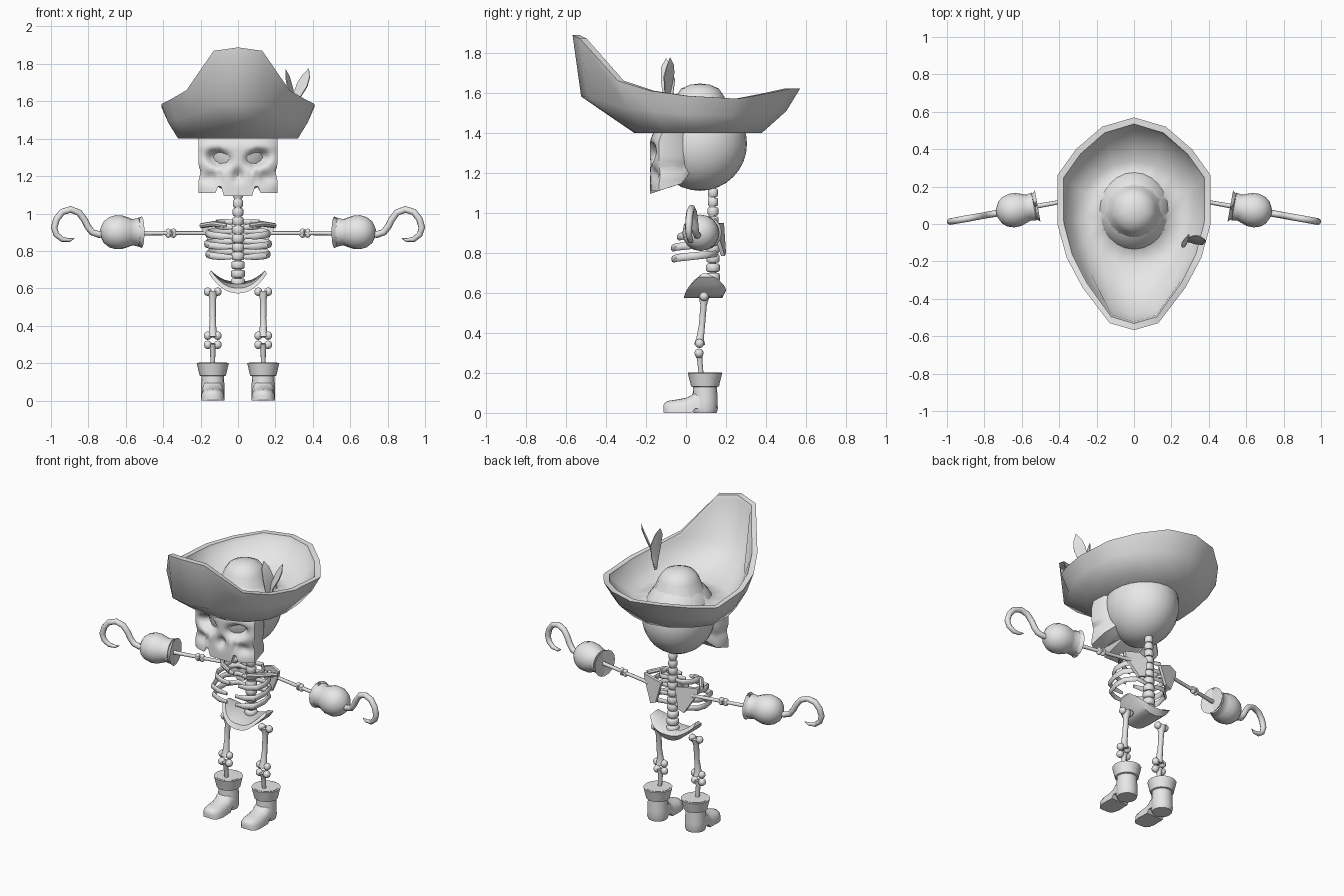
import bpy, bmesh, math
from mathutils import Vector as V

if "Cube" in bpy.data.objects:
    bpy.data.objects.remove(bpy.data.objects["Cube"])

grey = bpy.data.materials.new("plain_grey")
grey.diffuse_color = (0.8, 0.8, 0.8, 1)
grey.use_nodes = True
grey.node_tree.nodes["Principled BSDF"].inputs["Base Color"].default_value = grey.diffuse_color


def finish(name, bm, angle=50):
    bmesh.ops.recalc_face_normals(bm, faces=bm.faces)
    me = bpy.data.meshes.new(name)
    bm.to_mesh(me)
    bm.free()
    me.materials.append(grey)
    ob = bpy.data.objects.new(name, me)
    bpy.context.collection.objects.link(ob)
    bpy.ops.object.select_all(action='DESELECT')
    ob.select_set(True)
    bpy.context.view_layer.objects.active = ob
    bpy.ops.object.shade_smooth_by_angle(angle=math.radians(angle))
    return ob


def loft(bm, rings):
    rows = [[bm.verts.new(p) for p in r] for r in rings]
    n = len(rows[0])
    for a, b in zip(rows, rows[1:]):
        for i in range(n):
            j = (i + 1) % n
            bm.faces.new((a[i], a[j], b[j], b[i]))
    bm.faces.new(rows[0])
    bm.faces.new(rows[-1])


def tube(bm, pts, radii, ref=(0, 0, 1), flat=1.0, n=10):
    """Sweep an ellipse along pts; flat scales the radius across ref."""
    pts = [V(p) for p in pts]
    rings = []
    for i, p in enumerate(pts):
        t = (pts[min(i + 1, len(pts) - 1)] - pts[max(i - 1, 0)]).normalized()
        side = t.cross(V(ref)).normalized()
        up = side.cross(t)
        r = radii[i]
        rings.append([p + side * math.cos(a) * r * flat + up * math.sin(a) * r
                      for a in (k * 2 * math.pi / n for k in range(n))])
    loft(bm, rings)


def ball(bm, c, r, scale=(1, 1, 1), seg=12):
    res = bmesh.ops.create_uvsphere(bm, u_segments=seg, v_segments=seg * 2 // 3, radius=r)
    for v in res["verts"]:
        v.co = V((v.co.x * scale[0], v.co.y * scale[1], v.co.z * scale[2])) + V(c)


# hat: half outlines from back to front, mirrored into full rings
rim = [(0, .57, 1.62), (.17, .52, 1.62), (.31, .40, 1.595), (.41, .26, 1.57), (.41, 0, 1.585),
       (.36, -.18, 1.61), (.275, -.34, 1.66), (.13, -.53, 1.87), (0, -.567, 1.888)]
base = [(0, .38), (.13, .35), (.23, .28), (.31, .18), (.32, .03), (.29, -.10),
        (.21, -.20), (.10, -.25), (0, -.26)]


def full(half):
    return [V(p) for p in half] + [V((-p[0], p[1], p[2])) for p in half[-2:0:-1]]


outer = full(rim)
low = full([(x, y, 1.40) for x, y in base])
mid = []
for a, b in zip(low, outer):
    h = b.z - 1.4
    k = min(.86, .62 + max(0, h - .2) * .9)
    m = a.lerp(b, k)
    m.z = 1.4 + h * (.5 - max(0, h - .2) * .45)
    mid.append(m)
ctr = V((0, .07, 0))


def inset(ring, d, dz):
    out = []
    for p in ring:
        v = V((p.x, p.y - .07, 0))
        out.append(ctr + v * (1 - d / v.length) + V((0, 0, p.z + dz)))
    return out


def crown(r, z):
    return [ctr + V((p.x, p.y - .07, 0)).normalized() * r + V((0, 0, z)) for p in outer]


bm = bmesh.new()
loft(bm, [crown(.02, 1.40), low, mid, outer, inset(outer, .035, .0), inset(outer, .045, -.025),
          inset(mid, .04, .02), inset(low, .04, .045), crown(.19, 1.46), crown(.145, 1.52),
          crown(.122, 1.58), crown(.095, 1.62), crown(.05, 1.64), crown(.01, 1.645)])
finish("hat", bm, 60)

# two leaf-shaped plumes tucked into the hat
bm = bmesh.new()
for path, ref in (([(.28, -.09, 1.50), (.285, -.09, 1.58), (.28, -.09, 1.66), (.265, -.1, 1.73), (.255, -.1, 1.77)], (.4, 1, 0)),
                  ([(.28, -.09, 1.50), (.31, -.09, 1.62), (.345, -.085, 1.69), (.365, -.08, 1.735), (.378, -.08, 1.775)], (1, -.8, 0))):
    tube(bm, path, [.008, .03, .042, .03, .002], ref, .18, 6)
finish("feathers", bm, 40)

# skull: rounded cranium and a sculpted face slab
bm = bmesh.new()
ball(bm, (0, .07, 1.345), .235, (.9, 1, 1), 24)
finish("cranium", bm)

bm = bmesh.new()
bmesh.ops.create_grid(bm, x_segments=28, y_segments=20, size=1)
for v in bm.verts:
    u, w = v.co.x, (v.co.y + 1) / 2
    x = u * .212
    ax = abs(x)
    bottom = 1.095 if ax < .085 else 1.145 if ax < .118 else 1.11
    z = bottom + (1.42 - bottom) * w
    x *= 1 - .05 * math.exp(-((z - 1.22) / .03) ** 2)
    y = -.18 + .045 * abs(u) ** 4
    y += .075 * math.exp(-(((ax - .105) / .058) ** 2 + ((z - 1.295 - .15 * (ax - .1)) / .04) ** 2) ** 1.5)
    y += .04 * math.exp(-((ax / .025) ** 2 + ((z - 1.205) / .03) ** 2))
    y += .03 * math.exp(-(((ax - .15) / .05) ** 2 + ((z - 1.19) / .03) ** 2))
    y += max(0, z - 1.36) * .4
    v.co = (x, y, z)
for step in (0, 1):
    edges = [e for e in bm.edges if e.is_boundary]
    ext = bmesh.ops.extrude_edge_only(bm, edges=edges)["geom"]
    for v in (g for g in ext if isinstance(g, bmesh.types.BMVert)):
        if step:
            v.co = (v.co.x * .6, .04, 1.34 + (v.co.z - 1.34) * .6)
        else:
            v.co = (v.co.x * .97, -.025, max(v.co.z, 1.145))
finish("face", bm, 55)

# stacked vertebrae
bm = bmesh.new()
for i in range(11):
    z = .61 + i * .047
    r = .038 - .0012 * i
    tube(bm, [(0, .135, z), (0, .135, z + .008), (0, .135, z + .034), (0, .135, z + .042)],
         [r * .8, r, r, r * .8], (0, 1, 0))
tube(bm, [(0, .135, .6), (0, .13, 1.15)], [.018, .018], (0, 1, 0))
finish("spine", bm)

# pelvis: U-shaped bowl lofted from one hip to the other
bm = bmesh.new()
rings = []
for i in range(-6, 7):
    u = i / 6
    x, z = .155 * u, .573 + .105 * abs(u) ** 2.2
    f, b = -.01 + .075 * u ** 4, .20 - .055 * u ** 4
    t = .03 - .012 * abs(u)
    rings.append([V((x, f, z)), V((x, b - .02, z)), V((x, b, z + .04 * (1 - u * u))),
                  V((x * .93, b - .04, z + t + .035 * (1 - u * u))), V((x * .93, f + .015, z + t))])
loft(bm, rings)
finish("pelvis", bm, 45)

# paired parts, built once for each side
for s, side in ((1, "left"), (-1, "right")):
    # ribs
    bm = bmesh.new()
    for z, w, f in ((.935, .12, .0), (.885, .165, -.04), (.83, .172, -.07), (.775, .165, -.068)):
        tube(bm, [(s * .02, .14, z + .02), (s * w * .6, .15, z + .02), (s * w * .95, .10, z + .015),
                  (s * w, .03, z + .008), (s * w * .88, f + .025, z), (s * w * .55, f + .004, z - .006),
                  (s * .03, f, z - .008)], [.012, .016, .018, .019, .019, .018, .011], (0, 0, 1), .5, 8)
    finish(side + "_ribs", bm)

    # shoulder blade and collar bone
    bm = bmesh.new()
    tri = [(.05, .165, .93), (.12, .17, .95), (.195, .135, .945), (.19, .135, .91), (.12, .175, .785), (.08, .18, .80)]
    loft(bm, [[V((s * x, y + d, z)) for x, y, z in tri] for d in (0, .02)])
    tube(bm, [(s * .06, .0, .935), (s * .13, .03, .945), (s * .195, .12, .935)], [.013, .015, .014], n=8)
    finish(side + "_shoulder", bm, 35)

    # arm bones with knobbly joints
    def arm(x, dz=0):
        return V((s * x, .115 - (x - .41) * .178, .895 + dz))

    bm = bmesh.new()
    tube(bm, [arm(.10), arm(.14), arm(.33), arm(.355)], [.02, .011, .011, .018], n=8)
    tube(bm, [arm(.36), arm(.39), arm(.56)], [.018, .011, .013], n=8)
    for x in (.11, .345, .372):
        for d in (-.009, .009):
            ball(bm, arm(x, d), .016, seg=8)
    finish(side + "_arm", bm)

    # cuffed fist
    bm = bmesh.new()
    tube(bm, [arm(x, .005) for x in (.55, .515, .535, .565, .585, .62, .655, .69, .715, .735)],
         [.055, .084, .076, .07, .078, .09, .091, .08, .06, .02], n=16)
    finish(side + "_fist", bm)

    # hook
    bm = bmesh.new()
    hook = [(.70, .89), (.745, .888), (.78, .90), (.803, .93), (.82, .965), (.85, 1.005), (.895, 1.022),
            (.94, 1.008), (.97, .97), (.983, .925), (.972, .888), (.94, .862), (.90, .858), (.875, .868)]
    tube(bm, [arm(x, z - .895) for x, z in hook], [.018] * 10 + [.016, .014, .01, .002], (.178, 1, 0), n=8)
    finish(side + "_hook", bm)

    # thigh and shin bones
    cx = s * .135
    bm = bmesh.new()
    tube(bm, [(cx, .09, .585), (cx, .088, .54), (cx, .08, .44), (cx, .07, .37), (cx, .068, .34)],
         [.03, .017, .016, .02, .03], (0, 1, 0))
    tube(bm, [(cx, .065, .305), (cx, .068, .27), (cx, .08, .15)], [.025, .014, .012], (0, 1, 0))
    for y, z in ((.09, .582), (.068, .347), (.065, .298)):
        for d in (-.026, .026):
            ball(bm, (cx + d, y, z), .023, seg=10)
    finish(side + "_leg", bm)

    # boot: shaft with folded cuff, heel and toe
    bm = bmesh.new()
    prof = [(.0, .058), (.02, .064), (.06, .063), (.13, .06), (.133, .07), (.20, .086), (.203, .076), (.16, .055)]
    tube(bm, [(cx, .095, z) for z, r in prof], [r for z, r in prof], (0, 1, 0), n=16)
    finish(side + "_boot_shaft", bm, 40)
    bm = bmesh.new()
    rings = []
    for y, w, h, zb in ((.09, .058, .125, .02), (.045, .06, .105, .022), (.03, .06, .09, .0), (0, .061, .075, 0),
                        (-.05, .063, .066, 0), (-.085, .055, .061, 0), (-.105, .038, .052, 0), (-.113, .02, .04, .004)):
        rings.append([V((cx + w * math.cos(a), y, zb + (h - zb) * math.sin(a) ** .6))
                      for a in (k * math.pi / 10 for k in range(10))] + [V((cx - w, y, zb))])
    loft(bm, rings)
    finish(side + "_boot_toe", bm, 45)
